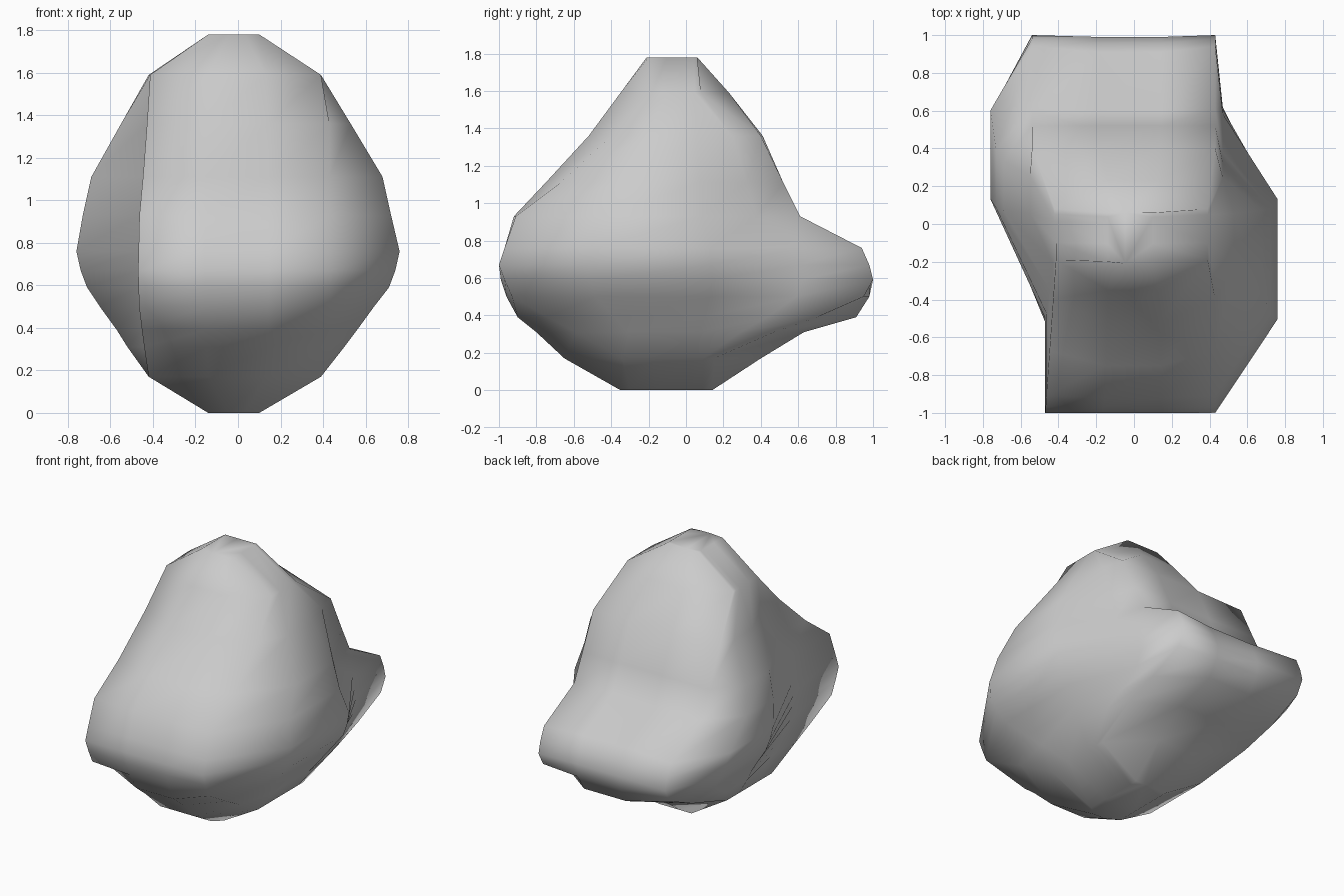
import bpy
import bmesh

# Remove the default object only
default = bpy.data.objects.get("Cube")
if default:
    bpy.data.objects.remove(default, do_unlink=True)

# Stone material
stone = bpy.data.materials.new("grey_stone")
stone.use_nodes = True
grey = (0.6, 0.6, 0.6, 1)
stone.diffuse_color = grey
stone.node_tree.nodes["Principled BSDF"].inputs["Base Color"].default_value = grey

# Level extents: height, right side, left side,
# front middle, front corners, back middle, back corners
LEVELS = [
    (0.00, -0.14, 0.10, -0.35, -0.30, 0.14, 0.14),
    (0.17, -0.42, 0.39, -0.65, -0.34, 0.40, 0.15),
    (0.31, -0.52, 0.50, -0.80, -0.59, 0.63, 0.47),
    (0.39, -0.57, 0.56, -0.90, -0.74, 0.91, 0.70),
    (0.50, -0.65, 0.64, -0.96, -0.93, 0.98, 0.95),
    (0.59, -0.71, 0.71, -0.99, -0.97, 0.99, 1.00),
    (0.67, -0.74, 0.74, -1.00, -1.00, 0.96, 0.98),
    (0.76, -0.76, 0.76, -0.97, -0.97, 0.91, 0.94),
    (0.93, -0.73, 0.72, -0.92, -0.91, 0.60, 0.61),
    (1.11, -0.69, 0.68, -0.75, -0.67, 0.52, 0.52),
    (1.36, -0.55, 0.53, -0.52, -0.40, 0.41, 0.40),
    (1.59, -0.42, 0.39, -0.35, -0.19, 0.23, 0.08),
    (1.78, -0.14, 0.10, -0.21, -0.20, 0.06, 0.06),
]


def cross_section(right, left, front_mid, front, back_mid, back):
    """Outline with two chopped, diagonally opposite corners and two full ones."""
    ridge = max(right, front * 0.07 - 0.4)
    nose = min(left, 0.43)
    heel = max(right, -0.54)
    return [
        (ridge, front),
        (ridge / 3, front_mid),
        (nose / 3, front_mid),
        (nose, front),
        (left, front * 0.52),
        (left, back * 0.14),
        (min(left, 0.47), back * 0.62),
        (nose, back),
        (nose / 3, back_mid),
        (heel / 3, back_mid),
        (heel, back),
        (right, back * 0.64),
        (right, back * 0.14),
        (ridge, front * 0.52),
    ]


# Boulder body: loft the outlines upward and close both ends
bm = bmesh.new()
rings = []
for height, *extents in LEVELS:
    rings.append([bm.verts.new((x, y, height)) for x, y in cross_section(*extents)])

for lower, upper in zip(rings, rings[1:]):
    count = len(lower)
    for i in range(count):
        j = (i + 1) % count
        bm.faces.new((lower[i], lower[j], upper[j], upper[i]))
bm.faces.new(reversed(rings[0]))
bm.faces.new(rings[-1])

bmesh.ops.recalc_face_normals(bm, faces=bm.faces)
for face in bm.faces:
    face.smooth = True

mesh = bpy.data.meshes.new("boulder")
bm.to_mesh(mesh)
bm.free()
mesh.materials.append(stone)
boulder = bpy.data.objects.new("boulder", mesh)
bpy.context.collection.objects.link(boulder)
